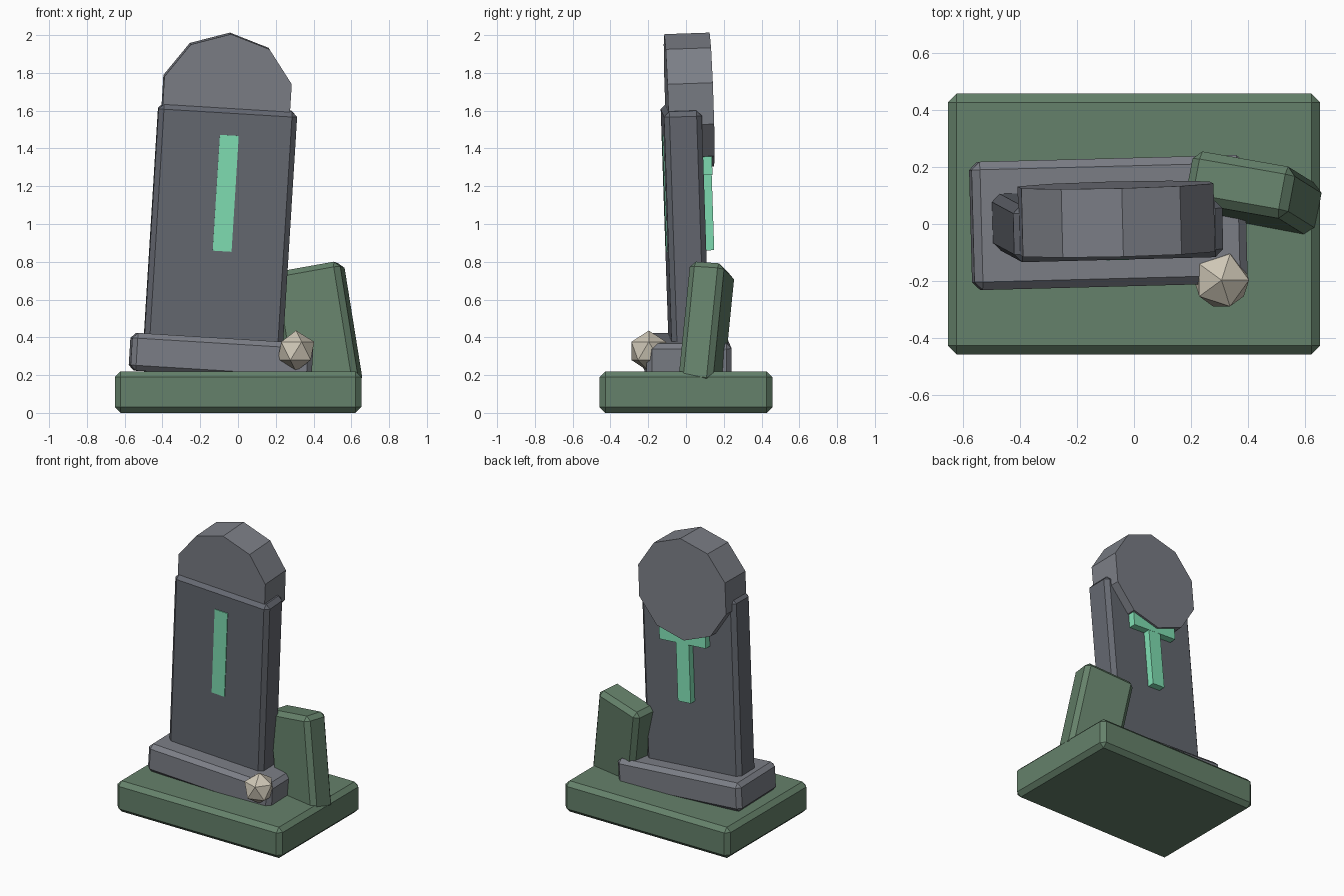
import bpy
from math import radians

if "Cube" in bpy.data.objects:
    bpy.data.objects.remove(bpy.data.objects["Cube"])


def material(name, rgb):
    m = bpy.data.materials.new(name)
    m.diffuse_color = (*rgb, 1)
    m.use_nodes = True
    m.node_tree.nodes["Principled BSDF"].inputs["Base Color"].default_value = m.diffuse_color
    return m


moss = material("moss", (0.13, 0.22, 0.145))
stone = material("stone", (0.20, 0.21, 0.24))
dark_stone = material("dark_stone", (0.13, 0.14, 0.165))
glow = material("glow", (0.22, 0.75, 0.46))
bone = material("bone", (0.62, 0.57, 0.47))


def finish(name, mat, rot):
    o = bpy.context.object
    o.name = name
    o.rotation_euler = [radians(a) for a in rot]
    o.data.materials.append(mat)
    return o


def box(name, loc, size, mat, rot=(0, 0, 0), bevel=0.0):
    bpy.ops.mesh.primitive_cube_add(size=1, location=loc)
    o = finish(name, mat, rot)
    for v in o.data.vertices:
        v.co = [c * s for c, s in zip(v.co, size)]
    if bevel:
        b = o.modifiers.new("chamfer", "BEVEL")
        b.width = bevel
        b.segments = 1
    return o


LEAN = (2, 3.5, 1.5)  # shared tilt of the headstone parts

# Ground block and headstone
box("ground_block", (0, 0, 0.11), (1.305, 0.914, 0.22), moss, bevel=0.03)
box("plinth", (-0.09, 0.005, 0.296), (0.96, 0.45, 0.2), stone, (0, 3.5, 1.5), 0.028)
box("headstone_slab", (-0.093, -0.005, 0.985), (0.735, 0.2, 1.27), dark_stone, LEAN, 0.028)

# Ten-sided disc forming the rounded top
bpy.ops.mesh.primitive_cylinder_add(vertices=10, radius=0.355, depth=0.24,
                                    location=(-0.062, 0.017, 1.655))
disc = finish("rounded_top", stone, LEAN)
for v in disc.data.vertices:
    x, y, z = v.co
    v.co = (y, -z, -x)  # lay the axis along y
for v in disc.data.vertices:
    x, y, z = v.co
    v.co = (z, y, -x)  # corner points sideways

# Glowing inlay: upright runs through the slab, crossbar shows at the back
box("inlay_upright", (-0.068, 0.011, 1.167), (0.1, 0.254, 0.615), glow, LEAN)
box("inlay_crossbar", (-0.062, 0.034, 1.318), (0.36, 0.2, 0.1), glow, LEAN)

# Leaning slab beside the stone
box("leaning_rock", (0.42, 0.108, 0.45), (0.37, 0.185, 0.65), moss, (-4, -10, -10), 0.03)

# Faceted pebble
bpy.ops.mesh.primitive_ico_sphere_add(subdivisions=1, radius=0.108,
                                      location=(0.307, -0.197, 0.328))
finish("pebble", bone, (0, 0, 0))
